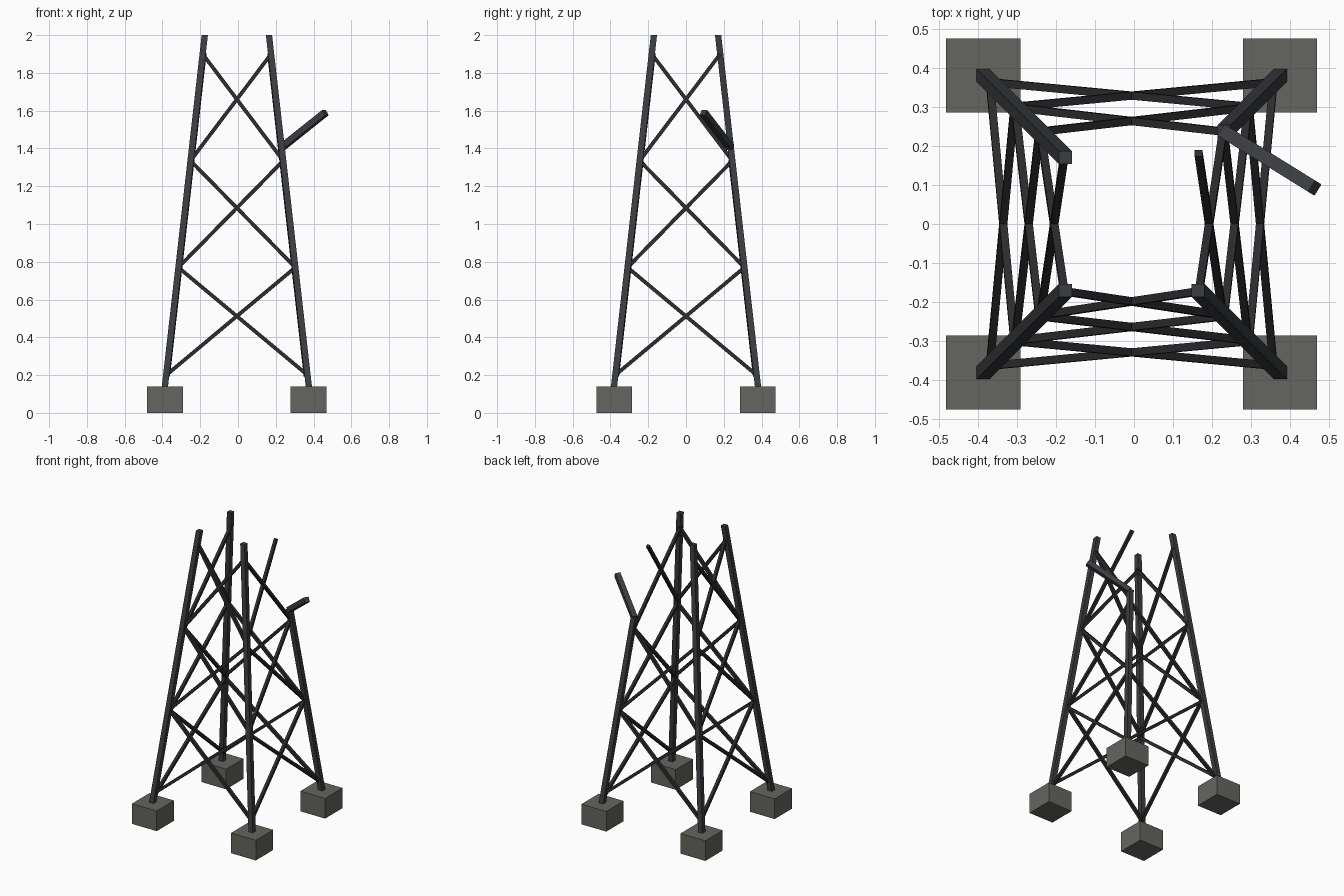
import bpy, bmesh
from mathutils import Vector

if "Cube" in bpy.data.objects:
    bpy.data.objects.remove(bpy.data.objects["Cube"])

CX = -0.006                     # tower axis, shifted by the fallen strut
X, Y, Z = Vector((1, 0, 0)), Vector((0, 1, 0)), Vector((0, 0, 1))


def material(name, rgb):
    m = bpy.data.materials.new(name)
    m.diffuse_color = (*rgb, 1)
    m.use_nodes = True
    m.node_tree.nodes["Principled BSDF"].inputs["Base Color"].default_value = m.diffuse_color
    return m


STEEL = material("dark_steel", (0.045, 0.048, 0.054))
BRACE = material("brace_steel", (0.025, 0.025, 0.028))
STONE = material("concrete", (0.13, 0.13, 0.115))


def prism(name, a, b, u, v, width, mat):
    """Square bar from a to b, with cross-section axes u and v."""
    bm = bmesh.new()
    h = width / 2
    rings = [[bm.verts.new(p + u * h * i + v * h * j)
              for i, j in ((-1, -1), (1, -1), (1, 1), (-1, 1))] for p in (a, b)]
    bm.faces.new(rings[0])
    bm.faces.new(rings[1])
    for k in range(4):
        n = (k + 1) % 4
        bm.faces.new((rings[0][k], rings[0][n], rings[1][n], rings[1][k]))
    bmesh.ops.recalc_face_normals(bm, faces=bm.faces)
    me = bpy.data.meshes.new(name)
    bm.to_mesh(me)
    bm.free()
    me.materials.append(mat)
    ob = bpy.data.objects.new(name, me)
    bpy.context.collection.objects.link(ob)


def spread(z):
    """Half distance between leg centres at height z."""
    return 0.381 - (z - 0.14) * 0.1135


def leg_point(sx, sy, z):
    return Vector((CX + sx * spread(z), sy * spread(z), z))


# Footings and legs; the back right leg is snapped off
for sx, sx_name in ((-1, "left"), (1, "right")):
    for sy, sy_name in ((-1, "front"), (1, "back")):
        tag = f"{sy_name}_{sx_name}"
        base = Vector((CX + sx * 0.38, sy * 0.38, 0))
        prism("footing_" + tag, base, base + Z * 0.14, X, Y, 0.19, STONE)
        top = 1.41 if (sx, sy) == (1, 1) else 2.0
        prism("leg_" + tag, leg_point(sx, sy, 0.14), leg_point(sx, sy, top),
              X, Y, 0.033, STEEL)

# Bent remainder of the broken leg
a, b = Vector((0.231, 0.236, 1.405)), Vector((0.463, 0.092, 1.59))
d = (b - a).normalized()
side = d.cross(Z).normalized()
prism("bent_leg_stub", a, b, side, side.cross(d), 0.034, STEEL)

# Crossed braces, three bays per side; the top bay at the back is missing
levels = (0.2, 0.77, 1.335, 1.9)
faces = (("front", X, -Y), ("back", X, Y), ("left", Y, -X), ("right", Y, X))
for face, along, out in faces:
    for bay in range(2 if face == "back" else 3):
        lo, hi = levels[bay], levels[bay + 1]
        for s in (-1, 1):
            p, q = (Vector((CX, 0, z)) + along * (t * spread(z)) + out * (spread(z) - 0.01)
                    for z, t in ((lo, s), (hi, -s)))
            v = (q - p).cross(out).normalized()
            prism(f"brace_{face}_{bay + 1}_{'a' if s < 0 else 'b'}",
                  p, q, out, v, 0.02, BRACE)
